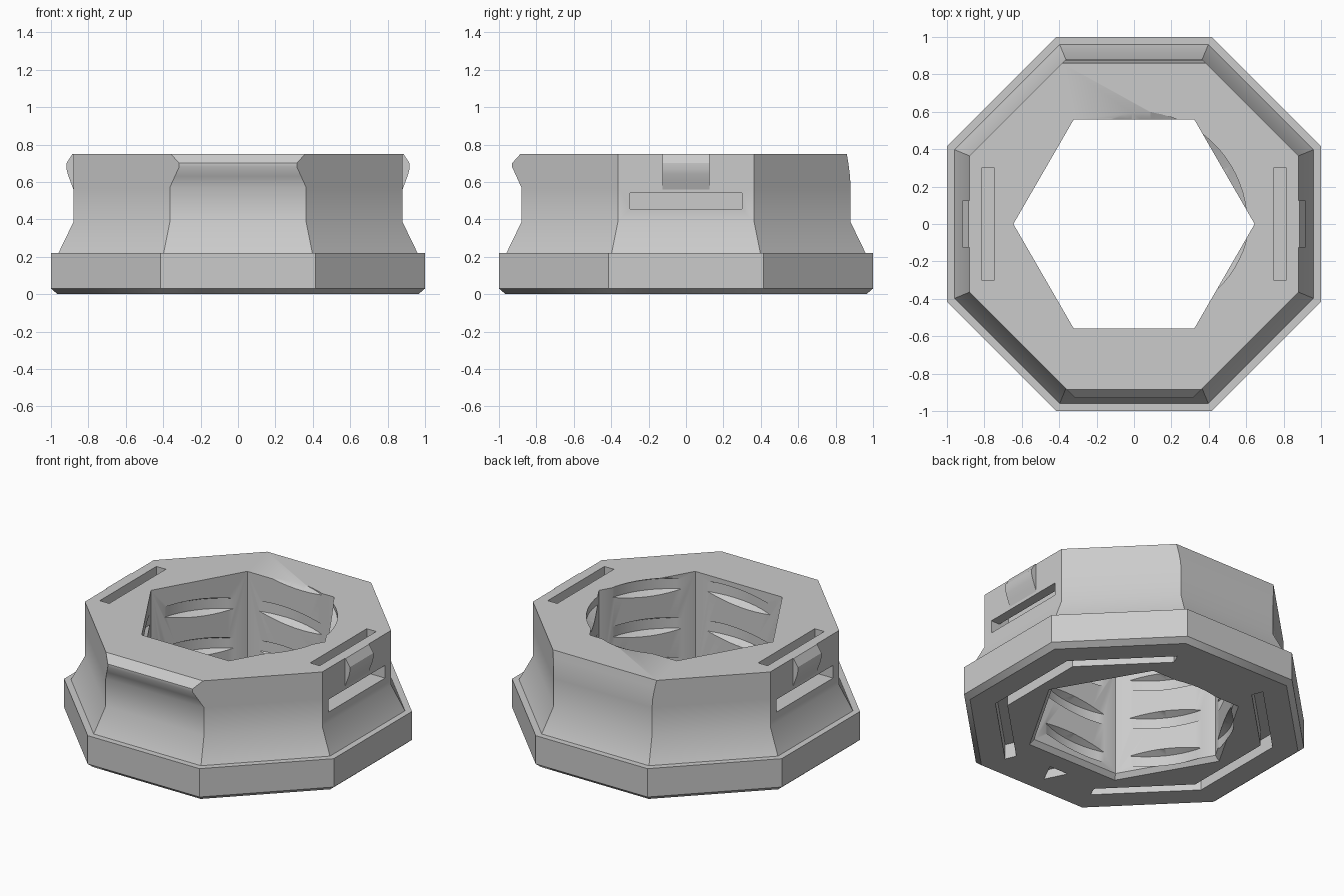
import bpy, bmesh, math
from math import cos, sin, pi, radians

cube = bpy.data.objects.get("Cube")
if cube:
    bpy.data.objects.remove(cube, do_unlink=True)

grey = bpy.data.materials.new("plain grey")
grey.use_nodes = True
colour = (0.6, 0.6, 0.6, 1)
grey.diffuse_color = colour
grey.node_tree.nodes["Principled BSDF"].inputs["Base Color"].default_value = colour


def loft(name, rings):
    """Closed solid through a list of matching point loops."""
    bm = bmesh.new()
    loops = [[bm.verts.new(p) for p in ring] for ring in rings]
    n = len(loops[0])
    for low, high in zip(loops, loops[1:]):
        for i in range(n):
            j = (i + 1) % n
            bm.faces.new((low[i], low[j], high[j], high[i]))
    bm.faces.new(loops[0][::-1])
    bm.faces.new(loops[-1])
    bmesh.ops.recalc_face_normals(bm, faces=bm.faces)
    mesh = bpy.data.meshes.new(name)
    bm.to_mesh(mesh)
    bm.free()
    obj = bpy.data.objects.new(name, mesh)
    bpy.context.collection.objects.link(obj)
    mesh.materials.append(grey)
    return obj


def prism(name, outline, z0, z1):
    return loft(name, [[(x, y, z) for x, y in outline] for z in (z0, z1)])


def box(name, x0, x1, y0, y1, z0, z1):
    return prism(name, [(x0, y0), (x1, y0), (x1, y1), (x0, y1)], z0, z1)


def polar(radius, degrees):
    a = radians(degrees)
    return radius * cos(a), radius * sin(a)


def octagon(z, side, front=None, back=None):
    """Octagon whose front and back flats may sit at their own distance."""
    dist = [side] * 8
    dist[6] = front or side
    dist[2] = back or side
    ring = []
    for i in range(8):
        a, d0, d1 = i * pi / 4, dist[i], dist[(i + 1) % 8]
        b, s = a + pi / 4, sin(pi / 4)
        ring.append(((d0 * sin(b) - d1 * sin(a)) / s, (d1 * cos(a) - d0 * cos(b)) / s, z))
    return ring


# Octagonal body: base flange, flared waist, lip on the front, taper on the back
body = loft("body", [
    octagon(0, 0.965), octagon(0.03, 1), octagon(0.22, 1), octagon(0.22, 0.96),
    octagon(0.385, 0.88), octagon(0.57, 0.88), octagon(0.63, 0.88, 0.907, 0.877),
    octagon(0.68, 0.88, 0.93, 0.871), octagon(0.70, 0.88, 0.93, 0.868),
    octagon(0.75, 0.88, 0.885, 0.86)])

cutters = []

# Hexagonal bore with a chamfered lower rim
cutters.append(loft("bore_cutter", [
    [(*polar(r, 60 * i), z) for i in range(6)]
    for z, r in ((-0.03, 0.705), (0.03, 0.645), (0.9, 0.645))]))

# Helical thread groove in the bore
pitch, steps = 0.265, 72
rings = []
for k in range(-230, 40):
    angle = 36 + k * 360 / steps
    z = 0.75 + pitch * k / steps
    rings.append([(*polar(r, angle), z + h) for r, h in
                  ((0.5, -0.058), (0.559, -0.058), (0.605, -0.034),
                   (0.605, 0.034), (0.559, 0.058), (0.5, 0.058))])
cutters.append(loft("thread_cutter", rings))

# Strap slots: down from the top and out through each side; channels underneath
for s, label in ((1, "left"), (-1, "right")):
    cutters.append(box(label + "_top_slot_cutter", s * 0.745, s * 0.815, -0.3, 0.3, 0.455, 0.9))
    cutters.append(box(label + "_side_slot_cutter", s * 0.745, s * 1.1, -0.3, 0.3, 0.455, 0.54))
    turn = 0 if s > 0 else 180
    corners = [turn + a for a in (-67.5, -22.5, 22.5, 67.5)]
    k = cos(pi / 8)
    outline = ([polar(0.815 / k, a) for a in corners]
               + [polar(0.745 / k, a) for a in reversed(corners)])
    cutters.append(prism(label + "_channel_cutter", outline, -0.1, 0.1))

# Small triangular mark under the front
cutters.append(prism("front_mark_cutter", [(-0.07, -0.71), (0, -0.85), (0.07, -0.71)], -0.1, 0.06))

for cutter in cutters:
    cutter.hide_render = True
    mod = body.modifiers.new(cutter.name, "BOOLEAN")
    mod.operation, mod.solver, mod.object = "DIFFERENCE", "EXACT", cutter
bpy.context.view_layer.update()
cut_mesh = bpy.data.meshes.new_from_object(
    body.evaluated_get(bpy.context.evaluated_depsgraph_get()))
body.modifiers.clear()
body.data = cut_mesh
for cutter in cutters:
    bpy.data.objects.remove(cutter, do_unlink=True)

# Snap tabs on both sides
parts = [body]
profile = ((0.87, 0.56), (0.88, 0.56), (0.895, 0.60), (0.91, 0.64),
           (0.917, 0.67), (0.917, 0.70), (0.885, 0.75), (0.87, 0.75))
for s, label in ((1, "left"), (-1, "right")):
    parts.append(loft(label + "_snap_tab",
                      [[(s * x, y, z) for x, z in profile] for y in (-0.125, 0.125)]))

for obj in bpy.context.selected_objects:
    obj.select_set(False)
for obj in parts:
    obj.select_set(True)
bpy.context.view_layer.objects.active = body
bpy.ops.object.shade_smooth_by_angle(angle=radians(30))
